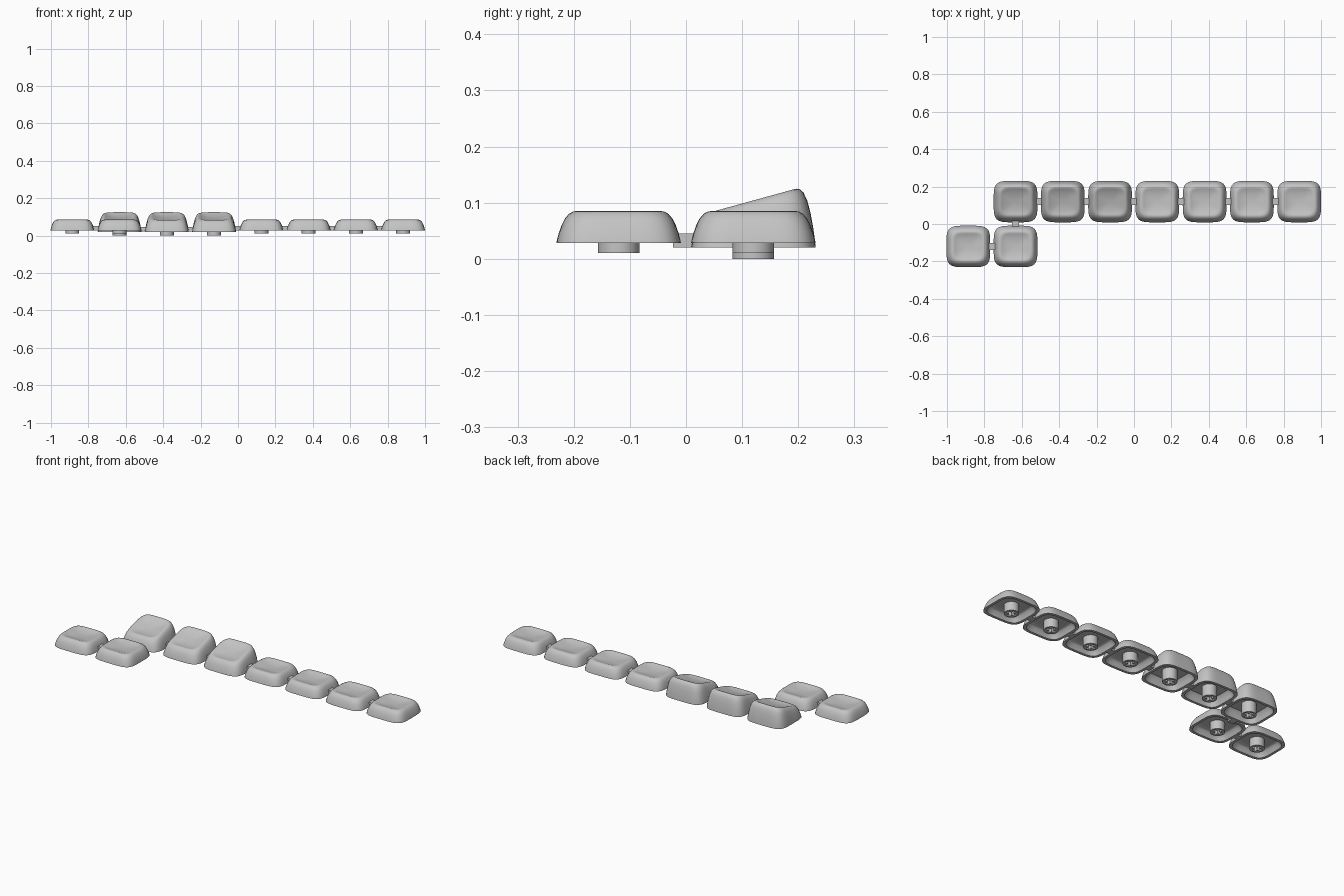
import bpy, bmesh, math

if "Cube" in bpy.data.objects:
    bpy.data.objects.remove(bpy.data.objects["Cube"], do_unlink=True)

PITCH = 0.2527
HALF_X, HALF_Y = 0.117, 0.111
ROW_Y = 0.12
SIDES = 64

grey = bpy.data.materials.new("plain_grey")
grey.use_nodes = True
grey.diffuse_color = (0.55, 0.55, 0.55, 1)
grey.node_tree.nodes["Principled BSDF"].inputs["Base Color"].default_value = grey.diffuse_color

# Outer wall and dished top: (inset from base, fraction of height, dish drop)
OUTER = [(0, 0, 0), (0.001, 0.1, 0), (0.004, 0.3, 0), (0.009, 0.55, 0),
         (0.015, 0.76, 0), (0.022, 0.91, 0), (0.029, 0.98, 0), (0.035, 1, 0),
         (0.041, 1, 0.0012), (0.048, 1, 0.004), (0.06, 1, 0.0075),
         (0.08, 1, 0.011), (0.1, 1, 0.0125)]
# Hollow underside, from ceiling to rim: (inset, fraction of ceiling height)
INNER = [(0.06, 1), (0.034, 1), (0.027, 0.85), (0.02, 0.4), (0.014, 0)]


def add_object(name, mesh, location):
    obj = bpy.data.objects.new(name, mesh)
    obj.location = location
    bpy.context.collection.objects.link(obj)
    return obj


def finish(mesh):
    mesh.materials.clear()
    mesh.materials.append(grey)
    mesh.shade_smooth()
    mesh.set_sharp_from_angle(angle=math.radians(35))
    return mesh


def ring(bm, inset, height):
    """Rounded-square ring whose height is a function of y."""
    verts = []
    for i in range(SIDES):
        a = math.tau * i / SIDES
        c, s = math.cos(a), math.sin(a)
        r = (abs(c) ** 4.5 + abs(s) ** 4.5) ** (-1 / 4.5)
        x, y = r * c * (HALF_X - inset), r * s * (HALF_Y - inset)
        verts.append(bm.verts.new((x, y, height(y))))
    return verts


def cap_mesh(name, base, top, ceiling):
    bm = bmesh.new()
    rings = [ring(bm, d, lambda y: base + f * (ceiling - base)) for d, f in INNER]
    rings += [ring(bm, d, lambda y: base + f * (top(y) - base) - drop)
              for d, f, drop in OUTER]
    for lower, upper in zip(rings, rings[1:]):
        for i in range(SIDES):
            j = (i + 1) % SIDES
            bm.faces.new((lower[i], lower[j], upper[j], upper[i]))
    bm.faces.new(rings[0])
    bm.faces.new(rings[-1])
    bmesh.ops.recalc_face_normals(bm, faces=bm.faces)
    mesh = bpy.data.meshes.new(name)
    bm.to_mesh(mesh)
    bm.free()
    return finish(mesh)


def stem_mesh(bottom, top):
    """Round post with a cross-shaped socket, as a filled and extruded outline."""
    curve = bpy.data.curves.new("stem_outline", 'CURVE')
    curve.dimensions = '2D'
    curve.fill_mode = 'BOTH'
    curve.extrude = (top - bottom) / 2
    circle = [(0.037 * math.cos(math.tau * i / 40), 0.037 * math.sin(math.tau * i / 40))
              for i in range(40)]
    long, thin = 0.027, 0.008
    cross = []
    for q in range(4):
        c, s = round(math.cos(q * math.pi / 2)), round(math.sin(q * math.pi / 2))
        for x, y in ((long, -thin), (long, thin), (thin, thin)):
            cross.append((x * c - y * s, x * s + y * c))
    for points in (circle, cross):
        spline = curve.splines.new('POLY')
        spline.points.add(len(points) - 1)
        for p, (x, y) in zip(spline.points, points):
            p.co = (x, y, 0, 1)
        spline.use_cyclic_u = True
    helper = add_object("stem_outline", curve, (0, 0, 0))
    bpy.context.view_layer.update()
    depsgraph = bpy.context.evaluated_depsgraph_get()
    mesh = bpy.data.meshes.new_from_object(helper.evaluated_get(depsgraph))
    bpy.data.objects.remove(helper, do_unlink=True)
    mesh.name = "stem"
    for v in mesh.vertices:
        v.co.z += (top + bottom) / 2
    bm = bmesh.new()
    bm.from_mesh(mesh)
    bmesh.ops.remove_doubles(bm, verts=bm.verts, dist=0.0001)
    bmesh.ops.recalc_face_normals(bm, faces=bm.faces)
    bm.to_mesh(mesh)
    bm.free()
    return finish(mesh)


def bar(name, size, location):
    """Small connecting bar between two neighbouring caps."""
    bm = bmesh.new()
    bmesh.ops.create_cube(bm, size=1)
    bmesh.ops.scale(bm, vec=size, verts=bm.verts)
    mesh = bpy.data.meshes.new(name)
    bm.to_mesh(mesh)
    bm.free()
    return add_object(name, finish(mesh), location)


# Low caps have a level rim, tall caps slope up towards the back
low_cap = cap_mesh("low_cap", 0.028, lambda y: 0.085, 0.058)
tall_cap = cap_mesh("tall_cap", 0.02, lambda y: 0.104 + 0.275 * y, 0.062)
low_stem = stem_mesh(0.01, 0.06)
tall_stem = stem_mesh(0.0, 0.064)

# Seven caps in the back row, two in the front row
back_x = [1 - HALF_X - PITCH * (6 - i) for i in range(7)]
front_x = [back_x[0] - PITCH, back_x[0]]
for row, xs, y in (("back", back_x, ROW_Y), ("front", front_x, -ROW_Y)):
    for i, x in enumerate(xs):
        tall = row == "back" and i < 3
        add_object(f"{row}_cap_{i + 1}", tall_cap if tall else low_cap, (x, y, 0))
        add_object(f"{row}_stem_{i + 1}", tall_stem if tall else low_stem, (x, y, 0))
        if i:
            z = 0.033 if tall else 0.04
            bar(f"{row}_connector_{i}", (0.034, 0.036, 0.024), (x - PITCH / 2, y, z))

# Link between the two rows
bar("row_connector", (0.036, 0.046, 0.025), (back_x[0], 0, 0.0325))
